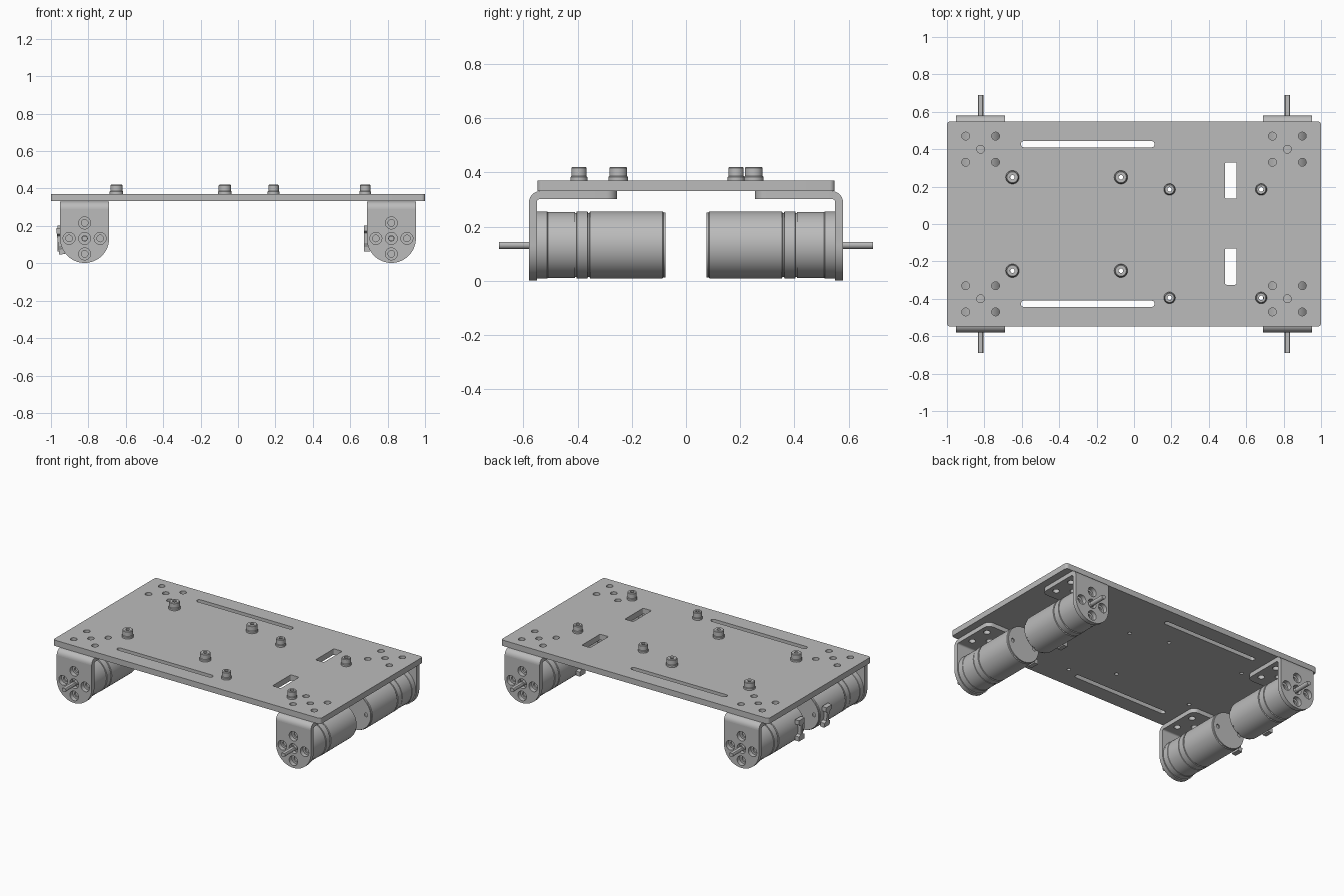
import bpy, bmesh, math
from math import pi, sin, cos
from mathutils import Matrix, Vector

cube = bpy.data.objects.get("Cube")
if cube:
    bpy.data.objects.remove(cube, do_unlink=True)

grey = bpy.data.materials.new("metal grey")
grey.use_nodes = True
tone = (0.5, 0.5, 0.5, 1)
grey.diffuse_color = tone
grey.node_tree.nodes["Principled BSDF"].inputs["Base Color"].default_value = tone

AXLE = 0.133          # height of the motor axis
STAND = Matrix.Rotation(pi / 2, 4, 'X')   # local y up, local z towards the front


def arc(x, y, r, start=0, end=2 * pi, n=32):
    return [(x + r * cos(start + (end - start) * i / n),
             y + r * sin(start + (end - start) * i / n)) for i in range(n + 1)]


def circle(x, y, r, n=32):
    return arc(x, y, r, n=n)[:-1]


def rounded(x0, x1, y0, y1, r, n=8):
    pts = []
    corners = [(x1 - r, y1 - r), (x0 + r, y1 - r), (x0 + r, y0 + r), (x1 - r, y0 + r)]
    for k, (x, y) in enumerate(corners):
        pts += arc(x, y, r, k * pi / 2, (k + 1) * pi / 2, n)
    return pts


def finish(name, mesh):
    obj = bpy.data.objects.new(name, mesh)
    bpy.context.collection.objects.link(obj)
    mesh.materials.clear()
    mesh.materials.append(grey)
    bpy.ops.object.select_all(action='DESELECT')
    bpy.context.view_layer.objects.active = obj
    obj.select_set(True)
    bpy.ops.object.shade_smooth_by_angle(angle=math.radians(35))
    return obj


def sheet(name, outlines, thick, matrix):
    """Flat part: first outline is the rim, the others are holes."""
    curve = bpy.data.curves.new(name, 'CURVE')
    curve.dimensions = '2D'
    curve.fill_mode = 'BOTH'
    curve.extrude = thick / 2
    for pts in outlines:
        spline = curve.splines.new('POLY')
        spline.points.add(len(pts) - 1)
        for p, (x, y) in zip(spline.points, pts):
            p.co = (x, y, 0, 1)
        spline.use_cyclic_u = True
    temp = bpy.data.objects.new(name, curve)
    bpy.context.collection.objects.link(temp)
    graph = bpy.context.evaluated_depsgraph_get()
    mesh = bpy.data.meshes.new_from_object(temp.evaluated_get(graph))
    bpy.data.objects.remove(temp, do_unlink=True)
    mesh.transform(matrix)
    bm = bmesh.new()
    bm.from_mesh(mesh)
    bmesh.ops.remove_doubles(bm, verts=bm.verts, dist=1e-5)
    bmesh.ops.recalc_face_normals(bm, faces=bm.faces)
    bm.to_mesh(mesh)
    bm.free()
    return finish(name, mesh)


def lathe(name, profile, matrix, closed=False, n=48):
    """Revolve (radius, height) points about local z."""
    bm = bmesh.new()
    verts = [bm.verts.new((r, 0, z)) for r, z in profile]
    edges = [bm.edges.new(p) for p in zip(verts, verts[1:])]
    if closed:
        edges.append(bm.edges.new((verts[-1], verts[0])))
    bmesh.ops.spin(bm, geom=verts + edges, axis=(0, 0, 1), cent=(0, 0, 0),
                   angle=2 * pi, steps=n, use_merge=True)
    bmesh.ops.remove_doubles(bm, verts=bm.verts, dist=1e-5)
    bmesh.ops.recalc_face_normals(bm, faces=bm.faces)
    bm.transform(matrix)
    mesh = bpy.data.meshes.new(name)
    bm.to_mesh(mesh)
    bm.free()
    return finish(name, mesh)


# Spacer posts: x, y, radius
posts = [(x, y, 0.036) for x in (-0.65, -0.07) for y in (-0.25, 0.25)]
posts += [(x, y, 0.031) for x in (0.19, 0.68) for y in (-0.395, 0.185)]

# Deck plate with slots, windows and screw holes
holes = [circle(x, y, 0.012, 20) for x, y, r in posts]
for s in (-1, 1):
    slot = (0.41, 0.443) if s > 0 else (-0.443, -0.41)
    window = (0.135, 0.33) if s > 0 else (-0.325, -0.13)
    holes.append(rounded(-0.605, 0.11, *slot, 0.0164))
    holes.append(rounded(0.486, 0.548, *window, 0.008, 3))
    for cx in (-0.82, 0.82):
        holes.append(circle(cx, s * 0.4, 0.021))
        holes += [circle(cx + dx, s * y, 0.021) for dx in (-0.08, 0.08) for y in (0.33, 0.47)]
sheet("deck_plate", [rounded(-1, 1, -0.548, 0.548, 0.018)] + holes, 0.039,
      Matrix.Translation((0, 0, 0.3515)))

for x, y, r in posts:
    lathe("spacer_post", [(0.012, 0), (r, 0), (r, 0.012), (r - 0.003, 0.016), (r - 0.003, 0.046),
                          (r - 0.007, 0.05), (0.012, 0.05)],
          Matrix.Translation((x, y, 0.371)), closed=True, n=32)

cross = [(0.083 * cos(k * pi / 2), 0.083 * sin(k * pi / 2)) for k in range(4)]
BEND = 0.04           # outer bend radius of the bracket
TOP = 0.331


def wheel_unit(cx, back):
    base = Matrix.Translation((cx, 0, 0)) @ Matrix.Rotation(pi if back else 0, 4, 'Z')
    tag = ("rear_" if back else "front_") + ("left" if cx > 0 else "right")

    # Upright bracket face with round lower end
    rim = arc(0, AXLE, 0.131, pi, 2 * pi) + [(0.131, TOP - BEND), (-0.131, TOP - BEND)]
    cuts = [circle(x, AXLE + z, 0.032) for x, z in cross + [(0, 0)]]
    face = sheet(tag + "_bracket_face", [rim] + cuts, 0.029,
                 base @ Matrix.Translation((0, -0.5645, 0)) @ STAND)
    # Bent corner, drawn as a section and extruded across the width
    section = arc(BEND, -BEND, BEND, pi, pi / 2, 10) + arc(BEND, -BEND, BEND - 0.029, pi / 2, pi, 10)
    across = Matrix(((0, 0, 1, 0), (1, 0, 0, -0.579), (0, 1, 0, TOP), (0, 0, 0, 1)))
    sheet(tag + "_bracket_bend", [section], 0.262, base @ across)
    # Top flange with rounded free corners
    y0, y1, r = -0.579 + BEND, -0.255, 0.04
    flange = ([(-0.131, y0), (0.131, y0)] + arc(0.131 - r, y1 - r, r, 0, pi / 2, 8)
              + arc(-0.131 + r, y1 - r, r, pi / 2, pi, 8))
    cuts = [circle(x, y, 0.021) for x in (-0.08, 0.08) for y in (-0.33, -0.47)]
    cuts.append(circle(0, -0.4, 0.021))
    sheet(tag + "_bracket_flange", [flange] + cuts, 0.029,
          base @ Matrix.Translation((0, 0, TOP - 0.0145)))

    # Motor and gearbox body, revolved with its grooves
    R, g = 0.124, 0.118
    axis = base @ Matrix.Translation((0, 0, AXLE)) @ Matrix.Rotation(-pi / 2, 4, 'X')
    body = [(0, -0.54), (R, -0.54), (R, -0.512), (R - 0.002, -0.51), (R - 0.002, -0.41),
            (g, -0.409), (g, -0.404), (R, -0.403), (R, -0.363), (g, -0.362), (g, -0.356),
            (R, -0.354), (R, -0.087), (R - 0.004, -0.083), (0, -0.083)]
    lathe(tag + "_motor", body, axis, n=64)
    at_axle = base @ Matrix.Translation((0, 0, AXLE)) @ STAND
    sheet(tag + "_gearbox_front", [circle(0, 0, R, 64)] + [circle(x, z, 0.018, 20) for x, z in cross],
          0.01, at_axle @ Matrix.Translation((0, 0, 0.545)))
    sheet(tag + "_motor_end", [circle(0, 0, R - 0.004, 64)]
          + [circle(x, 0, 0.013, 16) for x in (-0.085, 0.085)],
          0.008, at_axle @ Matrix.Translation((0, 0, 0.079)))

    # Output shaft: round collar, then a length with one flat
    lathe(tag + "_shaft_collar", [(0, -0.58), (0.017, -0.58), (0.017, -0.54), (0, -0.54)], axis, n=24)
    sheet(tag + "_shaft", [arc(0, 0, 0.015, 0.75 * pi, 2.25 * pi, 24)], 0.115,
          at_axle @ Matrix.Translation((0, 0, 0.632)))

    # Wire terminal on the side of the motor
    tilt = Matrix.Rotation(-0.12 if tag == "front_right" else 0, 4, 'Y')
    place = Matrix.Translation((cx, 0.14 if back else -0.14, AXLE)) @ tilt
    side = Matrix(((0, 0, 1, -0.13), (1, 0, 0, 0), (0, 1, 0, 0), (0, 0, 0, 1)))
    clip = [(-0.03, -0.07), (0.03, -0.07), (0.03, -0.04), (0.012, -0.03), (0.012, 0.03),
            (0.03, 0.04), (0.03, 0.07), (-0.03, 0.07), (-0.03, 0.04), (-0.012, 0.03),
            (-0.012, -0.03), (-0.03, -0.04)]
    sheet(tag + "_terminal", [clip], 0.03, place @ side)


for cx in (-0.82, 0.82):
    for back in (False, True):
        wheel_unit(cx, back)
